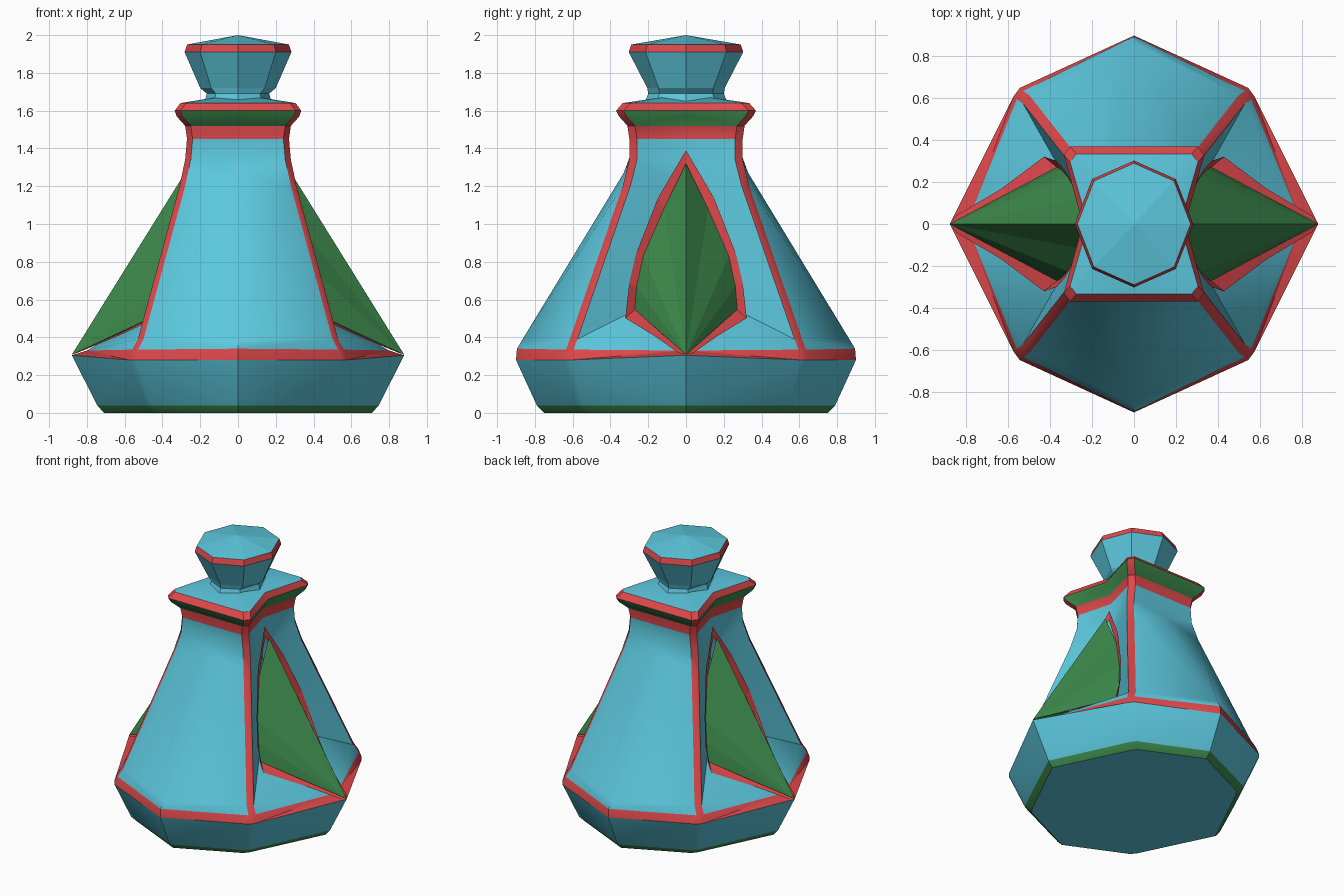
import bpy, bmesh, math
from mathutils import Vector
from mathutils.bvhtree import BVHTree

if "Cube" in bpy.data.objects:
    bpy.data.objects.remove(bpy.data.objects["Cube"])


def material(name, rgb):
    m = bpy.data.materials.new(name)
    m.diffuse_color = (*rgb, 1)
    m.use_nodes = True
    m.node_tree.nodes["Principled BSDF"].inputs["Base Color"].default_value = m.diffuse_color
    return m


MATS = [material("cyan", (0.107, 0.578, 0.73)),
        material("red", (0.73, 0.065, 0.07)),
        material("green", (0.045, 0.25, 0.07))]
CYAN, RED, GREEN = range(3)


def finish(bm, name, smooth):
    bmesh.ops.recalc_face_normals(bm, faces=bm.faces)
    me = bpy.data.meshes.new(name)
    bm.to_mesh(me)
    bm.free()
    for m in MATS:
        me.materials.append(m)
    ob = bpy.data.objects.new(name, me)
    bpy.context.collection.objects.link(ob)
    if smooth:
        bpy.ops.object.select_all(action='DESELECT')
        ob.select_set(True)
        bpy.context.view_layer.objects.active = ob
        bpy.ops.object.shade_smooth_by_angle(angle=math.radians(32))
    return ob


def loft(bm, rings, pick, bottom=None, top=None):
    """Skin closed rings; pick(band, side) gives the material of each quad."""
    vr = [[bm.verts.new(p) for p in r] for r in rings]
    n = len(vr[0])
    for b in range(len(vr) - 1):
        for i in range(n):
            j = (i + 1) % n
            f = bm.faces.new((vr[b][i], vr[b][j], vr[b + 1][j], vr[b + 1][i]))
            f.material_index = pick(b, i)
    for ring, z in ((vr[0], bottom), (vr[-1], top)):
        c = bm.verts.new((0, 0, z))
        for i in range(n):
            bm.faces.new((ring[i], ring[(i + 1) % n], c))


# Body: front middle (z, y), corner (z, x, y), side pinch (z, x)
PROFILE = [
    (0.00, 0.75, 0.00, 0.46, 0.55, 0.00, 0.71),
    (0.04, 0.79, 0.04, 0.49, 0.58, 0.04, 0.745),
    (0.28, 0.90, 0.28, 0.575, 0.65, 0.305, 0.88),
    (0.34, 0.895, 0.335, 0.56, 0.635, 0.33, 0.80),
    (0.39, 0.865, 0.39, 0.53, 0.615, 0.68, 0.205),
    (1.27, 0.33, 1.20, 0.31, 0.335, 1.20, 0.20),
    (1.35, 0.30, 1.34, 0.28, 0.30, 1.34, 0.20),
    (1.45, 0.30, 1.45, 0.27, 0.30, 1.45, 0.20),
    (1.52, 0.31, 1.52, 0.28, 0.31, 1.52, 0.205),
    (1.57, 0.355, 1.57, 0.325, 0.355, 1.57, 0.235),
    (1.60, 0.37, 1.60, 0.335, 0.37, 1.60, 0.245),
    (1.64, 0.335, 1.64, 0.305, 0.335, 1.64, 0.22),
]


def body_ring(zf, f, zc, c, d, zp, p):
    q = [(0, f, zf), (c - 0.03, d, zc), (c, d - 0.04, zc), (p, 0, zp)]
    right = q + [(x, -y, z) for x, y, z in reversed(q[:3])]
    left = [(-x, y, z) for x, y, z in reversed(right[1:-1])]
    return right + left


def body_colour(band, side):
    if band in (0, 8, 9):
        base = GREEN
    elif band in (2, 7, 10):
        base = RED
    else:
        base = CYAN
    return RED if side in (1, 4, 7, 10) and band > 2 else base


bm = bmesh.new()
loft(bm, [body_ring(*r) for r in PROFILE], body_colour, 0.0, 1.69)
bmesh.ops.recalc_face_normals(bm, faces=bm.faces)
bmesh.ops.triangulate(bm, faces=[f for f in bm.faces if len(f.verts) == 4])
tree = BVHTree.FromBMesh(bm)
finish(bm, "bottle_body", True)


def on_side(y, z, lift):
    """Point on the right flank at side-view position (y, z)."""
    hit, nor, _, _ = tree.ray_cast(Vector((2, y, z)), Vector((-1, 0, 0)))
    if nor.x < 0:
        nor = -nor
    return hit + nor * lift


# Side fins: ridged green blade with a red border on the flank
TIP, PEAK = Vector((0.88, 0, 0.308)), Vector((0.25, 0, 1.32))
INNER = [(0.14, 0.425), (0.27, 0.54), (0.265, 0.67), (0.23, 0.83), (0.12, 1.08)]
OUTER = [(0.165, 0.40), (0.32, 0.495), (0.305, 0.68), (0.265, 0.85), (0.15, 1.14)]
for side, sx in (("right", 1), ("left", -1)):
    blade, border = bmesh.new(), bmesh.new()
    for sy in (1, -1):
        def put(b, v):
            return b.verts.new((v.x * sx, v.y * sy, v.z))
        inner = [on_side(y, z, 0.008) for y, z in INNER]
        outer = [on_side(y, z, 0.008) for y, z in OUTER]
        vs = [put(blade, v) for v in [TIP] + inner + [PEAK]]
        for i in range(1, len(vs) - 1):
            blade.faces.new((vs[0], vs[i], vs[i + 1])).material_index = GREEN
        a = [TIP] + inner + [PEAK - Vector((0.03, 0, 0))]
        b = [TIP - Vector((0.03, -0.04, -0.01))] + outer + [Vector((0.215, 0, 1.39))]
        a, b = [put(border, v) for v in a], [put(border, v) for v in b]
        for i in range(len(a) - 1):
            border.faces.new((a[i], b[i], b[i + 1], a[i + 1])).material_index = RED
    for b in (blade, border):
        bmesh.ops.remove_doubles(b, verts=b.verts, dist=0.0005)
    finish(blade, side + "_fin", False)
    finish(border, side + "_fin_border", False)

# Stopper: eight-sided flared plug
STOPPER = [(1.64, 0.18, 0.22), (1.69, 0.165, 0.20), (1.72, 0.20, 0.205),
           (1.91, 0.283, 0.303), (1.95, 0.27, 0.29)]
rings = [[(rx * math.cos(k * math.pi / 4), ry * math.sin(k * math.pi / 4), z)
          for k in range(8)] for z, rx, ry in STOPPER]
bm = bmesh.new()
loft(bm, rings, lambda b, i: RED if b == 3 else CYAN, 1.64, 2.0)
finish(bm, "stopper", False)
